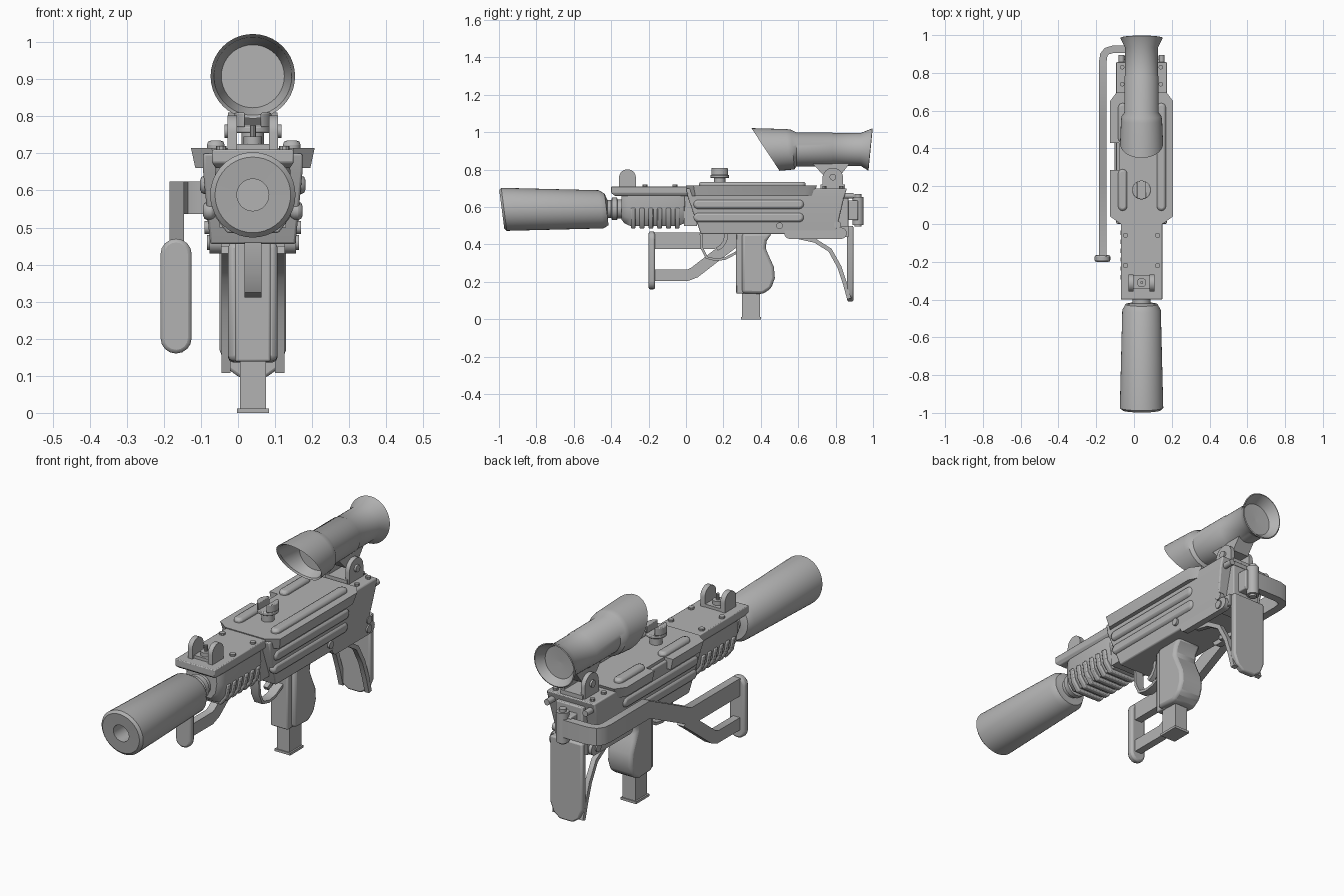
import bpy, bmesh, math
from mathutils import Vector

cube = bpy.data.objects.get("Cube")
if cube:
    bpy.data.objects.remove(cube)

XC = 0.04  # centre line of the body
grey = bpy.data.materials.new("plain grey")
grey.use_nodes = True
grey.diffuse_color = (0.45, 0.45, 0.45, 1)
grey.node_tree.nodes["Principled BSDF"].inputs["Base Color"].default_value = grey.diffuse_color


def finish(name, bm, bevel=0):
    bmesh.ops.recalc_face_normals(bm, faces=bm.faces)
    mesh = bpy.data.meshes.new(name)
    bm.to_mesh(mesh)
    bm.free()
    ob = bpy.data.objects.new(name, mesh)
    ob.location.x = XC
    mesh.materials.append(grey)
    bpy.context.collection.objects.link(ob)
    if bevel:
        mod = ob.modifiers.new("bevel", "BEVEL")
        mod.width, mod.segments, mod.limit_method = bevel, 2, "ANGLE"
    bpy.ops.object.select_all(action="DESELECT")
    ob.select_set(True)
    bpy.context.view_layer.objects.active = ob
    bpy.ops.object.shade_smooth_by_angle(angle=math.radians(32))
    return ob


def loft(name, rings, bevel=0):
    """Skin matching closed rings of points and cap both ends."""
    bm = bmesh.new()
    vs = [[bm.verts.new(p) for p in ring] for ring in rings]
    n = len(vs[0])
    for a, b in zip(vs, vs[1:]):
        for i in range(n):
            bm.faces.new((a[i], a[(i + 1) % n], b[(i + 1) % n], b[i]))
    bm.faces.new(vs[0])
    bm.faces.new(vs[-1])
    return finish(name, bm, bevel)


def prism(name, pts, axis, a, b, bevel=0):
    def place(u, v, w):
        return {"x": (w, u, v), "y": (u, w, v), "z": (u, v, w)}[axis]
    return loft(name, [[place(u, v, w) for u, v in pts] for w in (a, b)], bevel)


def box(name, x0, x1, y0, y1, z0, z1, bevel=0):
    return prism(name, [(x0, y0), (x1, y0), (x1, y1), (x0, y1)], "z", z0, z1, bevel)


def disc(cu, cv, r, n=20, start=0, sweep=2 * math.pi):
    return [(cu + r * math.cos(start + sweep * i / n), cv + r * math.sin(start + sweep * i / n)) for i in range(n)]


def stadium(u0, u1, v, r, n=8):
    """Rounded bar outline running along u."""
    half = math.pi / n
    return ([(u1 - r + r * math.sin(half * i), v - r * math.cos(half * i)) for i in range(n + 1)]
            + [(u0 + r - r * math.sin(half * i), v + r * math.cos(half * i)) for i in range(n + 1)])


def ribbon(name, path, t, x0, x1, bevel=0):
    """Strip of thickness t following a path in the side plane."""
    p = [Vector(q) for q in path]
    left, right = [], []
    for i, q in enumerate(p):
        d = (p[min(i + 1, len(p) - 1)] - p[max(i - 1, 0)]).normalized()
        n = Vector((-d.y, d.x)) * t / 2
        left.append(tuple(q + n))
        right.append(tuple(q - n))
    return prism(name, left + right[::-1], "x", x0, x1, bevel)


def lathe(name, profile, zc, n=40):
    """Turned part along y; each station is (y, radius, slant)."""
    return loft(name, [[(r * math.cos(t), y + s * r * math.sin(t), zc + r * math.sin(t))
                        for t in [2 * math.pi * i / n for i in range(n)]] for y, r, s in profile])


def mirrored(fn):
    for side, sx in (("left", 1), ("right", -1)):
        fn(side, sx)


# Muffler and barrel
k = -0.13
lathe("muffler", [(-.80, .004, 0), (-.80, .043, 0), (-.984, .043, k), (-.985, .102, k), (-.973, .115, k),
                  (-.455, .102, k), (-.425, .085, k), (-.42, .05, 0), (-.41, .004, 0)], .588)
lathe("barrel", [(-.5, .048, 0), (-.40, .048, 0), (-.395, .06, 0), (-.37, .06, 0), (-.365, .05, 0), (-.2, .05, 0)], .59)


# Receiver
def slab(y0, y1, hw, z):
    return [(-hw, y0, z), (hw, y0, z), (hw, y1, z), (-hw, y1, z)]


loft("receiver", [slab(.08, .80, .115, .455), slab(.01, .845, .134, .65), slab(0, .86, .134, .70)], .006)


def cover(hw, y0, y1, z, nose):
    return [(-nose, y0, z), (nose, y0, z), (hw, y0 + .04, z), (hw, y1 - .05, z), (.13, y1, z), (-.13, y1, z),
            (-hw, y1 - .05, z), (-hw, .43, z), (-.12, .43, z), (-.12, .285, z), (-hw, .285, z), (-hw, y0 + .04, z)]


loft("receiver_cover", [cover(.155, .01, .68, .66, .105), cover(.167, 0, .70, .715, .11)])
loft("front_cover", [slab(-.38, .03, .10, .66), slab(-.40, .03, .11, .675), slab(-.40, .03, .11, .71)], .004)

# Pressed ribs on top and sides
for name, x, y0, y1 in (("left_top_rib", .105, .07, .64), ("right_rear_top_rib", -.1, .43, .64),
                        ("right_front_top_rib", -.1, .07, .29)):
    outline = [(v, u) for u, v in stadium(y0, y1, x, .024)]
    prism(name, outline, "z", .70, .735, .012)


def side_ribs(side, sx):
    for z, x in ((.615, .142), (.545, .134)):
        prism(side + "_side_rib", stadium(.04, .63, z, .025), "x", sx * .1, sx * x, .012)


mirrored(side_ribs)

# Rivets
for x in (-.085, .085):
    for y in (-.22, -.06):
        prism("cover_rivet", disc(x, y, .014, 10), "z", .70, .72)
    for y in (.74, .83):
        prism("rear_rivet", disc(x * 1.2, y, .012, 10), "z", .69, .712)
    prism("rear_screw", disc(x * 1.25, .66, .015, 12), "y", .82, .895)
prism("selector_pin", disc(.50, .50, .018, 12), "x", -.13, .13)

# Cocking knob with slot
prism("knob_stem", disc(0, .18, .03), "z", .70, .76)
prism("knob_base", disc(0, .18, .05, 24), "z", .755, .772, .004)
for sx in (1, -1):
    half = disc(0, .18, .05, 16, -math.pi * .36, math.pi * .77)
    prism("knob_half", [(sx * x, y) for x, y in half], "z", .77, .81, .004)


# Front sight
def front_ear(side, sx):
    prism(side + "_front_sight_ear", [(-.268, .70)] + disc(-.313, .757, .045, 16, 0, math.pi * 16 / 15) + [(-.358, .70)],
          "x", sx * .043, sx * .068)


mirrored(front_ear)
box("front_sight_base", -.068, .068, -.345, -.27, .70, .725)
prism("front_sight_screw", disc(0, -.31, .025, 16), "z", .72, .745)
prism("front_sight_post", disc(0, -.31, .008, 10), "z", .74, .775)

# Ribbed hand guard
section = [(-.1, .67), (-.105, .60), (-.095, .54), (-.065, .5), (.065, .5), (.095, .54), (.105, .60), (.1, .67)]


def guard_ring(y, s):
    return [(x * s, y, .67 - (.67 - z) * s) for x, z in section]


loft("hand_guard", [guard_ring(-.345, .8), guard_ring(-.33, .92), guard_ring(-.30, 1), guard_ring(-.04, 1),
                    guard_ring(-.012, .93), guard_ring(0, .8)])
ridge = [(x * 1.07, .66 - (.66 - z) * 1.09) for x, z in section[1:-1]]
for i in range(6):
    y = -.295 + i * .047
    prism("guard_ridge", ridge, "y", y, y + .026, .005)
box("guard_bracket", -.09, .09, -.01, .06, .50, .68)

# Scope
h = -.66
lathe("scope", [(.55, .004, 0), (.55, .085, 0), (.435, .105, h), (.425, .114, h), (.545, .109, -.1), (.57, .106, -.1),
                (.59, .091, 0), (.78, .091, 0), (.785, .088, 0), (.935, .088, 0), (.985, .113, .1),
                (.987, .108, .1), (.945, .08, 0), (.94, .004, 0)], .908)
prism("scope_saddle", [(.67, .84), (.73, .775), (.83, .775), (.88, .84)], "x", -.045, .045)


def mount_ear(side, sx):
    prism(side + "_mount_ear", [(.84, .69)] + disc(.785, .755, .055, 16, 0, math.pi * 16 / 15) + [(.73, .69)],
          "x", sx * .045, sx * .067)
    prism(side + "_mount_bolt", disc(.785, .76, .018, 12), "x", sx * .05, sx * .077)


mirrored(mount_ear)
box("mount_foot", -.06, .06, .72, .85, .69, .72)

# Grip, magazine, trigger
grip = [(.30, .46), (.30, .14), (.41, .135), (.455, .165), (.475, .22), (.47, .28), (.445, .335),
        (.425, .38), (.432, .42), (.46, .46)]
prism("grip", grip, "x", -.067, .067, .015)
box("grip_front", -.048, .048, .268, .33, .138, .46, .006)
box("magazine", -.035, .035, .30, .395, .005, .16)
box("magazine_base", -.043, .043, .295, .40, 0, .012)
ribbon("trigger_guard", [(.08, .46), (.085, .38), (.11, .33), (.16, .318), (.21, .325), (.285, .365)], .014, -.023, .023)
ribbon("trigger", [(.215, .46), (.21, .42), (.19, .39), (.165, .375)], .02, -.012, .012)


# Folded rear support with butt flap
def flap_arm(side, sx):
    prism(side + "_flap_arm", stadium(.525, .86, .46, .03), "x", sx * .085, sx * .117)
    ribbon(side + "_flap_brace", [(.60, .44), (.69, .42), (.77, .37), (.82, .28), (.85, .19), (.872, .11)],
           .022, sx * .06, sx * .085)
    for z in (.46, .505):
        prism(side + "_flap_bolt", disc(.81, z, .02, 12), "x", sx * .1, sx * .124)


mirrored(flap_arm)
prism("butt_flap", [(-.09, .50), (-.09, .17), (-.07, .12), (-.035, .095), (.035, .095), (.07, .12), (.09, .17), (.09, .50)],
      "y", .862, .895, .008)
box("flap_bridge", -.1, .1, .78, .87, .44, .50)

# Rear hinge
prism("hinge_barrel", disc(0, .92, .03, 20), "z", .505, .655)
prism("hinge_pin", disc(0, .92, .018, 12), "z", .495, .67)
box("hinge_block", -.045, .045, .80, .92, .53, .635, .005)
box("hinge_plate", -.075, .075, .80, .87, .48, .67, .005)

# Side folding stock: bar bent around the rear corner
X = -.205
path = [(0, .925, .58), (-.15, .925, .58), (-.185, .915, .58), (-.2, .895, .58), (X, .86, .58),
        (X, .55, .58), (X, .22, .42), (X, -.18, .42)]
rings = []
for i, p in enumerate(path):
    a, b = Vector(path[max(i - 1, 0)]), Vector(path[min(i + 1, len(path) - 1)])
    d = (b - a).xy.normalized() * .02
    x, y, z = p
    rings.append([(x + sx * d.y, y - sx * d.x, z + sz * .044) for sx, sz in ((-1, -1), (1, -1), (1, 1), (-1, 1))])
loft("stock_bar", rings)
ribbon("stock_strut", [(.26, .415), (.20, .37), (.045, .25), (.01, .236), (-.18, .236)], .062, X - .019, X + .019)
prism("stock_butt", [(v, u) for u, v in stadium(.16, .47, X - .002, .042)], "y", -.2, -.165, .01)
